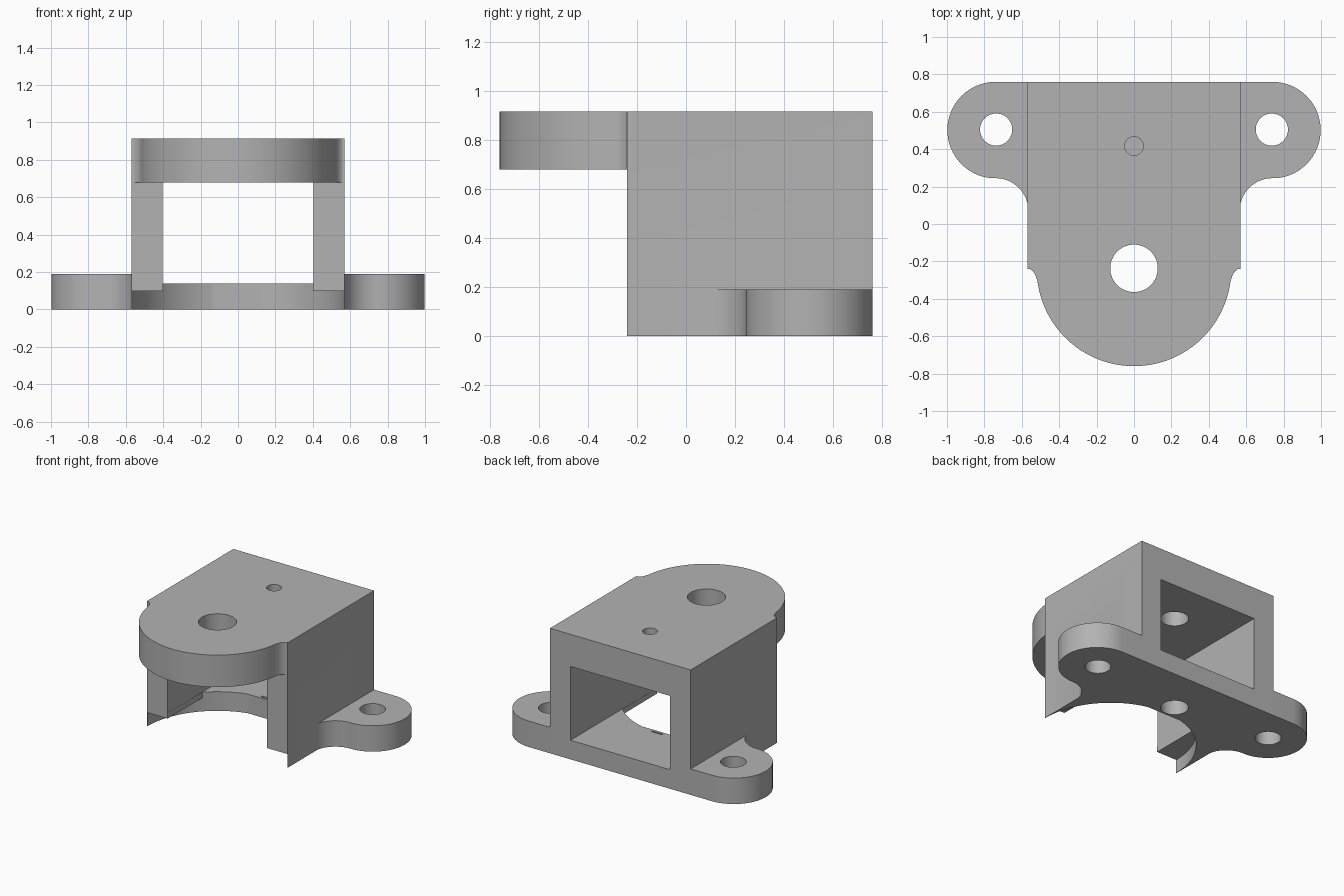
import bpy, bmesh
from math import cos, sin, radians

cube = bpy.data.objects.get("Cube")
if cube:
    bpy.data.objects.remove(cube, do_unlink=True)

grey = bpy.data.materials.new("plain grey")
grey.use_nodes = True
colour = (0.45, 0.45, 0.45, 1)
grey.diffuse_color = colour
grey.node_tree.nodes["Principled BSDF"].inputs["Base Color"].default_value = colour


def arc(cx, cy, r, start, end, steps=24):
    angles = [radians(start + (end - start) * i / steps) for i in range(steps + 1)]
    return [(cx + r * cos(a), cy + r * sin(a)) for a in angles]


def mirrored(half):
    """Close a right-hand outline with its mirror image across x = 0."""
    return half + [(-x, y) for x, y in reversed(half) if abs(x) > 1e-4]


def prism(name, outline, z0, z1):
    bm = bmesh.new()
    face = bm.faces.new([bm.verts.new((x, y, z0)) for x, y in outline])
    grown = bmesh.ops.extrude_face_region(bm, geom=[face])["geom"]
    top = [v for v in grown if isinstance(v, bmesh.types.BMVert)]
    bmesh.ops.translate(bm, verts=top, vec=(0, 0, z1 - z0))
    bmesh.ops.recalc_face_normals(bm, faces=bm.faces)
    mesh = bpy.data.meshes.new(name)
    bm.to_mesh(mesh)
    bm.free()
    mesh.materials.append(grey)
    obj = bpy.data.objects.new(name, mesh)
    bpy.context.collection.objects.link(obj)
    return obj


def block(name, x, y0, y1, z0, z1):
    return prism(name, [(x, y0), (x, y1), (-x, y1), (-x, y0)], z0, z1)


def drill(name, x, y, r, z0, z1):
    return prism(name, arc(x, y, r, 0, 360, 48)[:-1], z0, z1)


def combine(target, tool, operation):
    mod = target.modifiers.new(tool.name, "BOOLEAN")
    mod.object, mod.operation, mod.solver = tool, operation, "EXACT"
    bpy.context.view_layer.objects.active = target
    bpy.ops.object.modifier_apply(modifier=mod.name)
    bpy.data.objects.remove(tool, do_unlink=True)


# Solid housing, foot plate with rounded ears, rounded top lip
bracket = block("bracket_body", 0.57, -0.24, 0.76, 0, 0.915)
ears = mirrored([(0.5, 0.08)] + arc(0.74, 0.07, 0.175, 180, 90, 16)
                + arc(0.74, 0.502, 0.258, -90, 90, 32)[1:])
combine(bracket, prism("foot_plate", ears, 0, 0.19), "UNION")
lip = mirrored([(0.4, -0.1), (0.57, -0.24)] + arc(0.595, -0.305, 0.075, 115, 170, 8)
               + arc(0, -0.24, 0.52, -7, -90, 40))
combine(bracket, prism("top_lip", lip, 0.68, 0.915), "UNION")

# Tunnel through the housing
cuts = [block("tunnel", 0.403, -0.5, 0.9, 0.14, 0.68)]

# Round relief in the foot, flattened at the back
relief = [(x, min(y, 0.31)) for x, y in arc(0, -0.24, 0.567, 0, 360, 96)[:-1]]
cuts.append(prism("foot_relief", relief, -0.1, 0.1))
inner = mirrored([(0.403, -0.5)] + [(x, y) for x, y in arc(0, -0.24, 0.567, 0, 90, 48)
                                    if x < 0.403 and y < 0.31] + [(0.14, 0.31)])
cuts.append(prism("floor_relief", inner, -0.1, 0.2))

# Mounting holes, shaft hole, stepped pin hole and blind pocket below it
for side in (-1, 1):
    cuts.append(drill("ear_hole", side * 0.737, 0.505, 0.086, -0.1, 0.3))
cuts += [
    drill("shaft_hole", 0, -0.237, 0.127, 0.5, 1),
    drill("pin_hole", 0, 0.417, 0.05, 0.6, 1),
    drill("pin_counterbore", 0, 0.417, 0.093, 0.6, 0.8),
    drill("floor_pocket", 0, 0.417, 0.093, -0.1, 0.12),
    block("floor_slit", 0.045, 0.328, 0.34, 0.1, 0.2),
]
for cut in cuts:
    combine(bracket, cut, "DIFFERENCE")

bpy.ops.object.select_all(action="DESELECT")
bracket.select_set(True)
bpy.context.view_layer.objects.active = bracket
bpy.ops.object.shade_smooth_by_angle(angle=radians(25))
